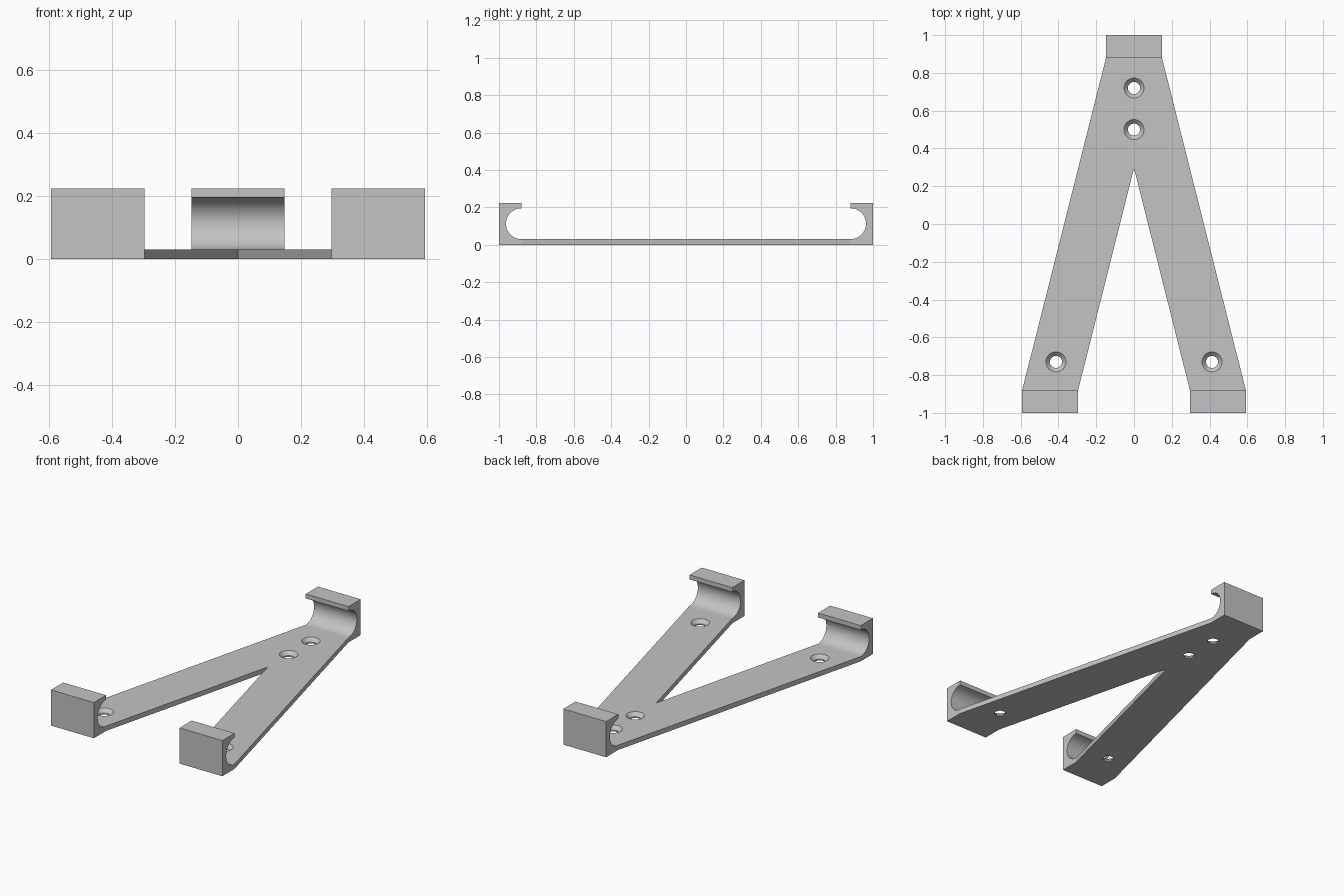
import bpy, bmesh
from math import sin, cos, pi
from mathutils import Vector

cube = bpy.data.objects.get("Cube")
if cube:
    bpy.data.objects.remove(cube, do_unlink=True)

END, LIP_Y = 1.0, 0.88           # outer end and lip edge of each hook
PLATE, TOP = 0.03, 0.223         # plate thickness and hook height
R, MID = 0.0825, 0.1125          # hook groove radius and its centre height
HALF, FOOT = 0.148, 0.592        # half width of the apex, outer reach of a foot
CROTCH = 0.295                   # where the two arms part

grey = bpy.data.materials.new("light grey")
grey.use_nodes = True
colour = (0.55, 0.55, 0.55, 1)
grey.diffuse_color = colour
grey.node_tree.nodes["Principled BSDF"].inputs["Base Color"].default_value = colour


def make_object(name, bm):
    bmesh.ops.recalc_face_normals(bm, faces=bm.faces)
    mesh = bpy.data.meshes.new(name)
    bm.to_mesh(mesh)
    bm.free()
    mesh.materials.append(grey)
    obj = bpy.data.objects.new(name, mesh)
    bpy.context.collection.objects.link(obj)
    return obj


def prism(name, outline, direction):
    """Extrude a closed outline along a direction."""
    bm = bmesh.new()
    face = bm.faces.new([bm.verts.new(p) for p in outline])
    geom = bmesh.ops.extrude_face_region(bm, geom=[face])["geom"]
    verts = [v for v in geom if isinstance(v, bmesh.types.BMVert)]
    bmesh.ops.translate(bm, verts=verts, vec=direction)
    return make_object(name, bm)


# Side profile: thin plate with a rounded hook at each end
STEPS = 24
arc = [(LIP_Y + R * sin(pi * i / STEPS), MID - R * cos(pi * i / STEPS))
       for i in range(STEPS + 1)]
half = arc + [(LIP_Y, TOP), (END, TOP), (END, 0)]
profile = half + [(-y, z) for y, z in reversed(half)]
bracket = prism("forked_bracket", [(-1, y, z) for y, z in profile], Vector((2, 0, 0)))

# Plan outline: apex at the back, two splayed feet at the front
side = [(HALF, END), (HALF, LIP_Y), (FOOT, -LIP_Y), (FOOT, -END),
        (FOOT - 2 * HALF, -END), (FOOT - 2 * HALF, -LIP_Y)]
plan = side + [(0, CROTCH)] + [(-x, y) for x, y in reversed(side)]
plan_cutter = prism("plan_cutter", [(x, y, -0.1) for x, y in plan], Vector((0, 0, 0.5)))

# Countersunk screw holes
bm = bmesh.new()
hole_profile = [(0, -0.02), (0.032, -0.02), (0.032, 0.008), (0.053, PLATE),
                (0.053, 0.05), (0, 0.05)]
for x, y in [(0, 0.72), (0, 0.5), (-0.413, -0.73), (0.413, -0.73)]:
    verts = [bm.verts.new((x + r, y, z)) for r, z in hole_profile]
    edges = [bm.edges.new(pair) for pair in zip(verts, verts[1:])]
    bmesh.ops.spin(bm, geom=verts + edges, cent=(x, y, 0), axis=(0, 0, 1),
                   angle=2 * pi, steps=40)
bmesh.ops.remove_doubles(bm, verts=bm.verts, dist=0.0005)
hole_cutter = make_object("hole_cutter", bm)

# Cut the plan shape and the holes
bpy.ops.object.select_all(action="DESELECT")
bpy.context.view_layer.objects.active = bracket
bracket.select_set(True)
for cutter, operation in ((plan_cutter, "INTERSECT"), (hole_cutter, "DIFFERENCE")):
    mod = bracket.modifiers.new(cutter.name, "BOOLEAN")
    mod.object, mod.operation, mod.solver = cutter, operation, "EXACT"
    bpy.ops.object.modifier_apply(modifier=mod.name)
    bpy.data.objects.remove(cutter, do_unlink=True)

# Smooth grooves and holes, flat everywhere else
bpy.ops.object.shade_smooth_by_angle(angle=pi / 6)
for face in bracket.data.polygons:
    if abs(face.normal.z) > 0.999 or face.area > 0.02:
        face.use_smooth = False
